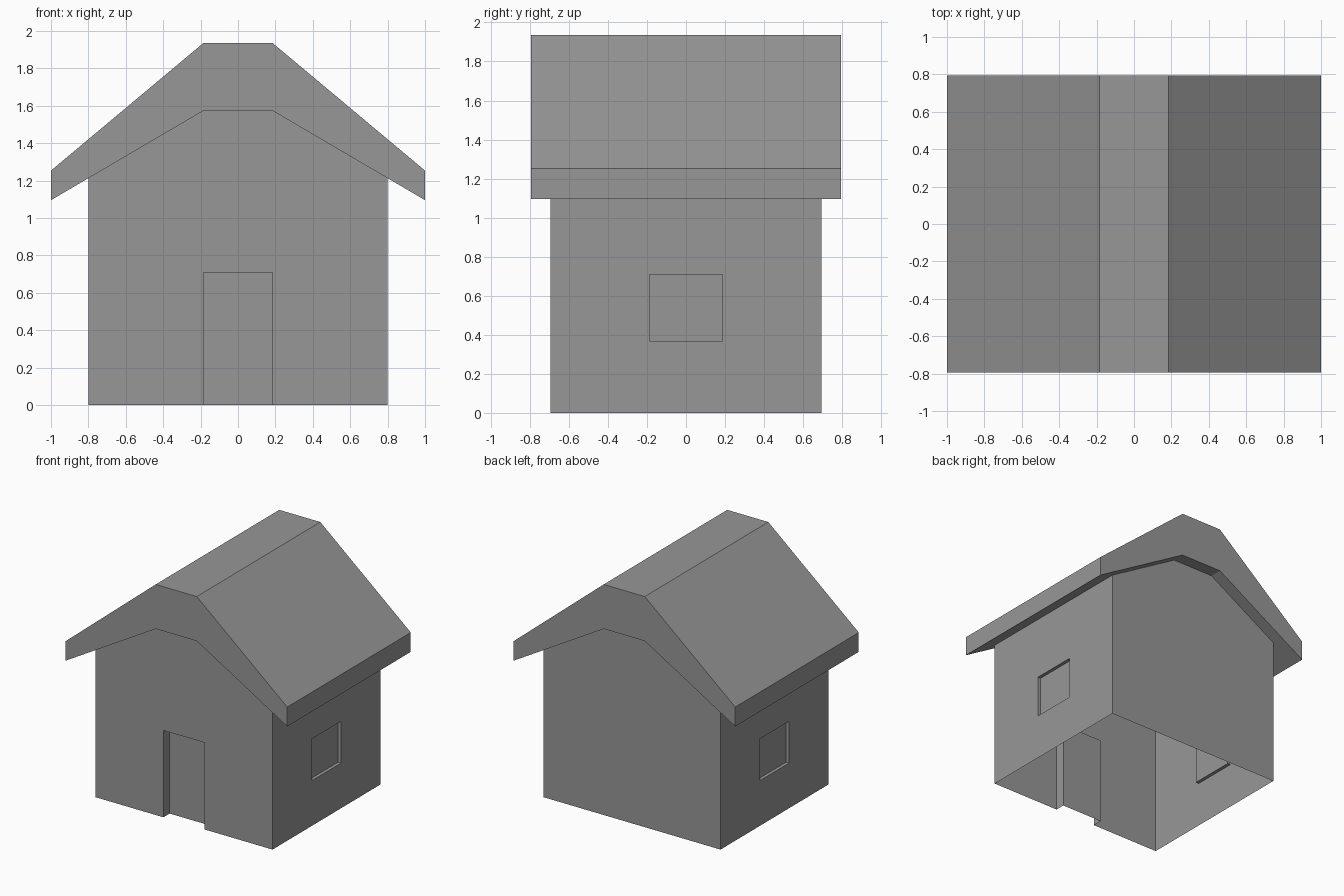
import bpy, bmesh

if "Cube" in bpy.data.objects:
    bpy.data.objects.remove(bpy.data.objects["Cube"])

W, D = 0.798, 0.695           # wall half width and half depth
RW, RD = 1.00, 0.795          # roof half width and half depth
RIDGE = 0.185                 # half width of flat ridge (and of the door)
EAVE, UNDER = 1.095, 1.573    # roof underside heights
WALL_TOP = UNDER + (EAVE - UNDER) * (W - RIDGE) / (RW - RIDGE)
DOOR_H, DOOR_DEPTH = 0.707, 0.08
WIN_Y, WIN_Z0, WIN_Z1, WIN_DEPTH = 0.186, 0.368, 0.708, 0.027

# Dark grey for the whole house
grey = bpy.data.materials.new("dark_grey")
grey.diffuse_color = (0.31, 0.31, 0.31, 1)
grey.use_nodes = True
grey.node_tree.nodes["Principled BSDF"].inputs["Base Color"].default_value = grey.diffuse_color


def finish(name, bm):
    bmesh.ops.remove_doubles(bm, verts=bm.verts, dist=1e-5)
    bmesh.ops.recalc_face_normals(bm, faces=bm.faces)
    mesh = bpy.data.meshes.new(name)
    bm.to_mesh(mesh)
    bm.free()
    mesh.materials.append(grey)
    obj = bpy.data.objects.new(name, mesh)
    bpy.context.collection.objects.link(obj)


def face(bm, pts):
    return bm.faces.new([bm.verts.new(p) for p in pts])


def bridge(bm, a, b, closed=True):
    # Quads between two matching loops
    n = len(a)
    for i in range(n if closed else n - 1):
        j = (i + 1) % n
        face(bm, [a[i], a[j], b[j], b[i]])


# Roof: closed gabled prism with a flat ridge
half = [(RIDGE, 1.935), (RW, 1.253), (RW, EAVE), (RIDGE, UNDER)]
profile = half + [(-x, z) for x, z in reversed(half)]
bm = bmesh.new()
front = [(x, -RD, z) for x, z in profile]
back = [(x, RD, z) for x, z in profile]
face(bm, front)
face(bm, back)
bridge(bm, front, back)
finish("roof", bm)

# Walls: thin shell, open underneath
bm = bmesh.new()
gable = [(W, 0), (W, WALL_TOP), (RIDGE, UNDER),
         (-RIDGE, UNDER), (-W, WALL_TOP), (-W, 0)]
face(bm, [(x, D, z) for x, z in gable])

# Front gable with recessed door
door = [(-RIDGE, 0), (-RIDGE, DOOR_H), (RIDGE, DOOR_H), (RIDGE, 0)]
face(bm, [(x, -D, z) for x, z in gable + door])
outer = [(x, -D, z) for x, z in door]
inner = [(x, -D + DOOR_DEPTH, z) for x, z in door]
bridge(bm, outer, inner, closed=False)
face(bm, inner)

# Side walls with recessed windows
wall = [(-D, 0), (D, 0), (D, WALL_TOP), (-D, WALL_TOP)]
win = [(-WIN_Y, WIN_Z0), (WIN_Y, WIN_Z0), (WIN_Y, WIN_Z1), (-WIN_Y, WIN_Z1)]
for s in (-1, 1):
    edge = [(s * W, y, z) for y, z in wall]
    hole = [(s * W, y, z) for y, z in win]
    pane = [(s * (W - WIN_DEPTH), y, z) for y, z in win]
    bridge(bm, edge, hole)
    bridge(bm, hole, pane)
    face(bm, pane)
finish("walls", bm)
